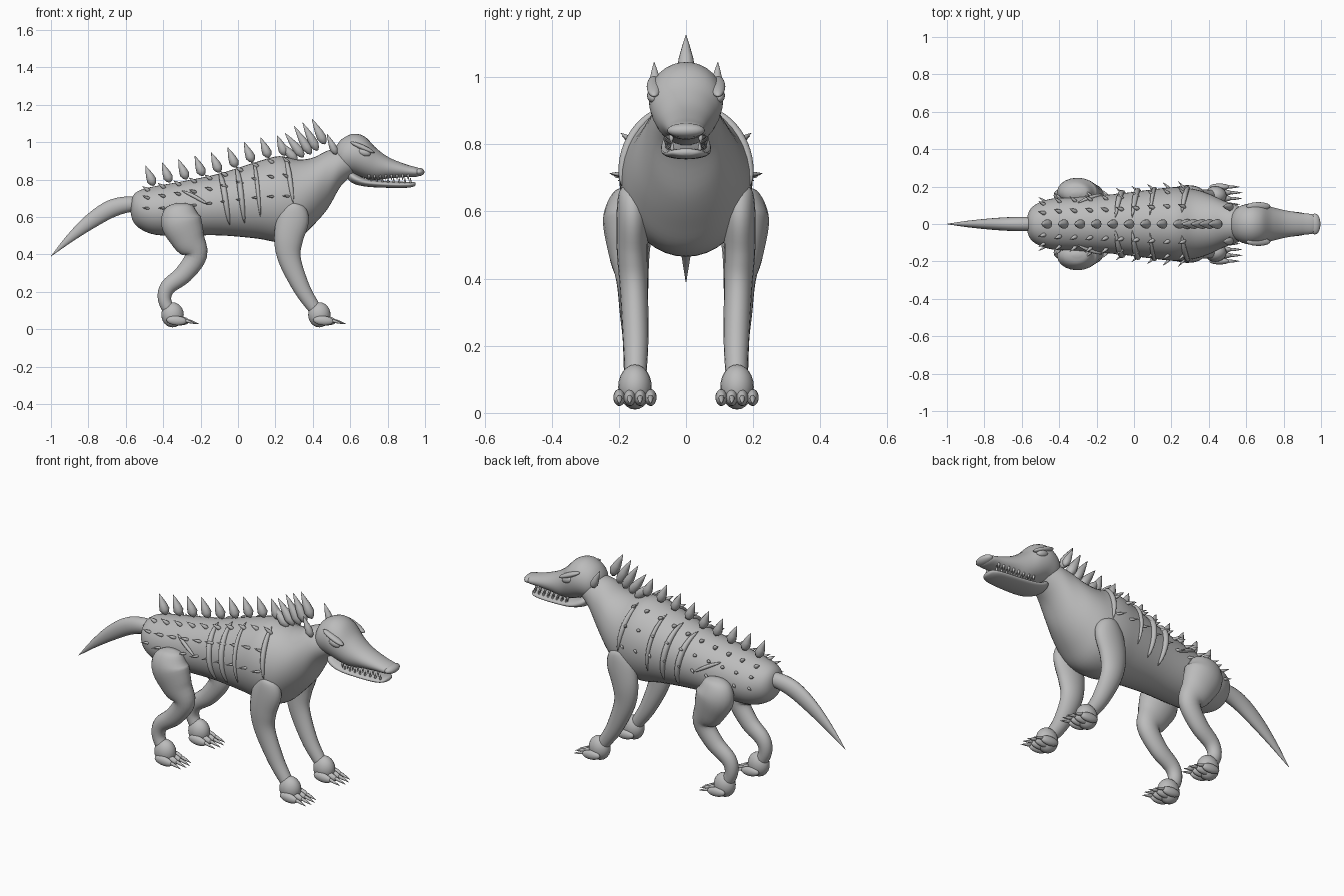
import bpy, bmesh, math
from mathutils import Vector

cube = bpy.data.objects.get("Cube")
if cube:
    bpy.data.objects.remove(cube)

grey = bpy.data.materials.new("hide_grey")
grey.use_nodes = True
COLOUR = (0.5, 0.5, 0.5, 1)
grey.diffuse_color = COLOUR
grey.node_tree.nodes["Principled BSDF"].inputs["Base Color"].default_value = COLOUR

SIDES = (-1, 1)
Y = Vector((0, 1, 0))


def finish(bm, name):
    bmesh.ops.recalc_face_normals(bm, faces=bm.faces)
    for f in bm.faces:
        f.smooth = True
    mesh = bpy.data.meshes.new(name)
    bm.to_mesh(mesh)
    bm.free()
    mesh.materials.append(grey)
    ob = bpy.data.objects.new(name, mesh)
    bpy.context.scene.collection.objects.link(ob)
    return ob


def spline(pts, steps=5):
    """Smooth path through tuples of any length."""
    out = []
    for i in range(len(pts) - 1):
        a, b, c, d = (pts[max(0, min(len(pts) - 1, i + k))] for k in (-1, 0, 1, 2))
        for s in range(steps):
            t = s / steps
            out.append([0.5 * (2 * q + (r - p) * t + (2 * p - 5 * q + 4 * r - w) * t * t
                               + (3 * q - p - 3 * r + w) * t ** 3)
                        for p, q, r, w in zip(a, b, c, d)])
    return out + [list(pts[-1])]


def loft(bm, rings, n):
    """Skin rings given as (centre, u axis, v axis)."""
    loops = []
    for c, u, v in rings:
        loops.append([bm.verts.new(c + u * math.cos(2 * math.pi * k / n) + v * math.sin(2 * math.pi * k / n))
                      for k in range(n)])
    for a, b in zip(loops, loops[1:]):
        for k in range(n):
            bm.faces.new((a[k], a[(k + 1) % n], b[(k + 1) % n], b[k]))
    bm.faces.new(loops[0])
    bm.faces.new(loops[-1])


def trunk(bm, stations, n=32):
    """Upright elliptical sections: x, z, half width, half height."""
    loft(bm, [(Vector((x, 0, z)), Vector((0, max(w, .002), 0)), Vector((0, 0, max(h, .002))))
              for x, z, w, h in spline(stations)], n)


def limb(bm, pts, n=20):
    """Sections square to the path: x, y, z, half width, half depth."""
    path = spline(pts)
    rings = []
    for i, (x, y, z, w, d) in enumerate(path):
        t = Vector(path[min(i + 1, len(path) - 1)][:3]) - Vector(path[max(i - 1, 0)][:3])
        v = Vector((t.z, 0, -t.x)).normalized()
        rings.append((Vector((x, y, z)), Y * max(w, .001), v * max(d, .001)))
    loft(bm, rings, n)


def spike(bm, base, tip, r, n=10):
    """Teardrop spine from base to tip."""
    base, tip = Vector(base), Vector(tip)
    d = (tip - base).normalized()
    side = d.cross(Vector((0, 0, 1)) if abs(d.z) < .9 else Y).normalized()
    up = d.cross(side)
    shape = ((0, .15), (.08, .65), (.25, 1), (.5, .8), (.78, .4), (1, .03))
    loft(bm, [(base.lerp(tip, t), side * r * k, up * r * k) for t, k in shape], n)


def blob(bm, centre, size, slope=0):
    """Ellipsoid, tilted nose-down by slope."""
    new = bmesh.ops.create_uvsphere(bm, u_segments=20, v_segments=12, radius=1)["verts"]
    c, s = math.cos(slope), math.sin(slope)
    for v in new:
        x, y, z = (p * q for p, q in zip(v.co, size))
        v.co = Vector(centre) + Vector((x * c + z * s, y, z * c - x * s))


# Body and neck
BODY = [(-.575, .645, .015, .015), (-.56, .645, .07, .07), (-.52, .64, .108, .105),
        (-.44, .635, .135, .13), (-.3, .645, .145, .145), (-.1, .667, .16, .165),
        (.1, .69, .185, .205), (.22, .695, .197, .23), (.32, .695, .187, .212),
        (.4, .735, .162, .182), (.48, .80, .125, .155), (.55, .865, .1, .1), (.62, .89, .07, .06)]
bm = bmesh.new()
trunk(bm, BODY, 40)
finish(bm, "body")


def skin(x, angle, side, lift=0):
    """Point on the flank; angle is measured up from the side."""
    for a, b in zip(BODY, BODY[1:]):
        if a[0] <= x <= b[0]:
            t = (x - a[0]) / (b[0] - a[0])
            z, w, h = (p + (q - p) * t for p, q in zip(a[1:], b[1:]))
    r = math.radians(angle)
    return Vector((x, side * (w + lift) * math.cos(r), z + (h + lift) * math.sin(r)))


# Head with snout
bm = bmesh.new()
trunk(bm, [(.515, .92, .01, .01), (.525, .922, .055, .055), (.56, .93, .092, .09), (.62, .937, .11, .108),
           (.68, .918, .107, .11), (.74, .882, .09, .085), (.81, .862, .073, .055),
           (.9, .847, .058, .034), (.96, .84, .05, .024), (.98, .84, .02, .01)])
finish(bm, "head")

# Lower jaw
bm = bmesh.new()
trunk(bm, [(.58, .83, .02, .015), (.61, .812, .065, .03), (.68, .785, .075, .022), (.8, .774, .07, .018),
           (.9, .772, .06, .016), (.94, .775, .04, .012), (.95, .776, .008, .004)], 24)
finish(bm, "lower_jaw")

bm = bmesh.new()
blob(bm, (.967, 0, .841), (.03, .056, .022))
finish(bm, "nose")

# Eyes, brows, ears and teeth
eyes, brows, ears, teeth = (bmesh.new() for _ in range(4))
for s in SIDES:
    blob(eyes, (.675, s * .098, .945), (.035, .018, .02), .3)
    blob(brows, (.665, s * .095, .972), (.07, .022, .014), .42)
    spike(ears, (.525, s * .09, .935), (.475, s * .095, 1.045), .021, 14)
    for i in range(8):
        x = .7 + .03 * i
        y = s * (.072 - .003 * i)
        spike(teeth, (x, y * .85, .832), (x, y * .85, .796), .007, 8)
        spike(teeth, (x + .012, y * .8, .778), (x + .012, y * .8, .812), .006, 8)
for part, name in ((eyes, "eyes"), (brows, "brows"), (ears, "ears"), (teeth, "teeth")):
    finish(part, name)

# Tail
bm = bmesh.new()
limb(bm, [(-.5, 0, .66, .035, .035), (-.58, 0, .668, .038, .042), (-.68, 0, .643, .036, .047),
          (-.79, 0, .575, .028, .04), (-.9, 0, .485, .016, .022), (-1, 0, .39, .001, .001)])
finish(bm, "tail")

# Legs
hind, fore = bmesh.new(), bmesh.new()
for s in SIDES:
    limb(hind, [(-.305, s * .165, .675, .01, .02), (-.305, s * .168, .655, .05, .07),
                (-.305, s * .172, .58, .075, .108), (-.265, s * .17, .48, .062, .09),
                (-.225, s * .16, .395, .048, .06), (-.29, s * .155, .295, .042, .05),
                (-.375, s * .152, .225, .037, .042), (-.392, s * .152, .155, .034, .035),
                (-.355, s * .152, .08, .032, .033)])
    limb(fore, [(.31, s * .16, .68, .01, .015), (.305, s * .16, .66, .038, .055),
                (.295, s * .16, .59, .047, .085), (.27, s * .16, .48, .046, .077),
                (.277, s * .155, .37, .042, .06), (.34, s * .15, .22, .038, .045),
                (.4, s * .15, .125, .033, .036), (.435, s * .152, .08, .03, .03)])
finish(hind, "hind_legs")
finish(fore, "front_legs")

# Paws, toes and claws
paws, claws = bmesh.new(), bmesh.new()
for x in (.435, -.35):
    for s in SIDES:
        blob(paws, (x, s * .152, .077), (.06, .05, .067))
        for k in range(4):
            y = s * .152 + (k - 1.5) * .031
            front = x + (.035 if k in (1, 2) else .022)
            blob(paws, (front, y, .046), (.055, .018, .025), .08)
            spike(claws, (front + .035, y, .05), (front + .11, y, .027), .009, 8)
finish(paws, "paws")
finish(claws, "claws")

# Spines along the back, then the taller mane
bm = bmesh.new()
for i in range(9):
    x = -.46 + .088 * i
    top = skin(x, 90, 1).z
    spike(bm, (x + .01, 0, top + .008), (x - .035, 0, top + .115), .026)
finish(bm, "back_spines")
bm = bmesh.new()
for bx, bz, tx, tz in ((.315, .9, .21, 1.01), (.35, .92, .25, 1.05), (.39, .935, .3, 1.085),
                       (.425, .955, .345, 1.105), (.465, .99, .395, 1.125)):
    spike(bm, (bx, 0, bz), (tx, 0, tz), .027)
finish(bm, "mane_spines")

# Rows of small quills on the flanks
bm = bmesh.new()
for s in SIDES:
    for row, angle in enumerate((4, 32, 62)):
        for i in range(10):
            x = -.47 + .083 * i
            spike(bm, skin(x, angle, s, -.008), skin(x - .042, angle, s, .034), .0075 + .002 * row, 8)
finish(bm, "flank_quills")


def cord(name, start, end, angles, r):
    """Raised tapered strip lying on both flanks."""
    bm = bmesh.new()
    for s in SIDES:
        path = []
        for i in range(15):
            t = i / 14
            path.append(skin(start + (end - start) * t, angles[0] + (angles[1] - angles[0]) * t, s, .003))
        rings = []
        for i, p in enumerate(path):
            d = (path[min(i + 1, 14)] - path[max(i - 1, 0)]).normalized()
            u = d.cross(Vector((1, 0, 0)) if abs(d.x) < .8 else Vector((0, 0, 1))).normalized()
            k = r * max(.08, math.sin(math.pi * i / 14) ** .5)
            rings.append((p, u * k, d.cross(u) * k))
        loft(bm, rings, 10)
    finish(bm, name)


# Ribs, shoulder ridge and hip scar
cord("rear_rib", -.1, -.045, (78, -40), .016)
cord("middle_rib", -.01, .035, (78, -36), .016)
cord("front_rib", .085, .12, (75, -25), .011)
cord("shoulder_ridge", .255, .295, (72, -5), .014)
cord("hip_scar", -.3, -.16, (40, 2), .01)
